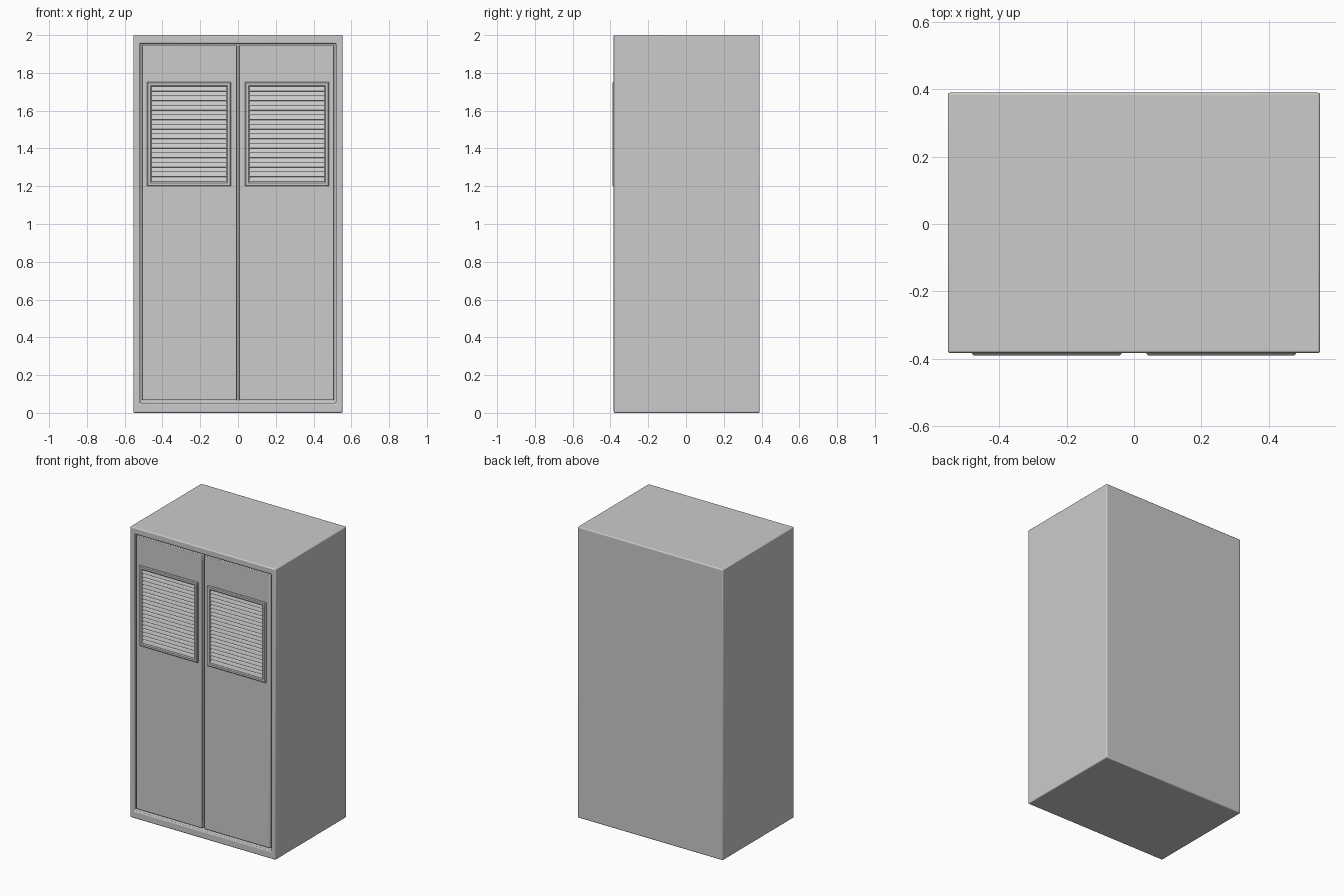
import bpy, bmesh
from mathutils import Vector

if "Cube" in bpy.data.objects:
    bpy.data.objects.remove(bpy.data.objects["Cube"])

W, YF, YB, H = 0.553, -0.383, 0.39, 2.0


def finish(name, bm, bevel=0.0, segments=2, mirror=False):
    bmesh.ops.recalc_face_normals(bm, faces=bm.faces)
    me = bpy.data.meshes.new(name)
    bm.to_mesh(me)
    bm.free()
    ob = bpy.data.objects.new(name, me)
    bpy.context.collection.objects.link(ob)
    if bevel:
        m = ob.modifiers.new("bevel", 'BEVEL')
        m.width, m.segments, m.limit_method = bevel, segments, 'ANGLE'
    if mirror:
        ob.modifiers.new("mirror", 'MIRROR').use_mirror_merge = False
    bpy.ops.object.select_all(action='DESELECT')
    ob.select_set(True)
    bpy.context.view_layer.objects.active = ob
    bpy.ops.object.shade_smooth_by_angle()
    return ob


def box(bm, lo, hi):
    lo, hi = Vector(lo), Vector(hi)
    verts = bmesh.ops.create_cube(bm, size=1)["verts"]
    for v in verts:
        v.co = (lo + hi) / 2 + v.co * (hi - lo)


def rect(bm, x0, x1, z0, z1, y):
    return [bm.verts.new((x, y, z)) for x, z in ((x0, z0), (x1, z0), (x1, z1), (x0, z1))]


def skin(bm, loops, closed=False):
    pairs = list(zip(loops, loops[1:]))
    if closed:
        pairs.append((loops[-1], loops[0]))
    for a, b in pairs:
        for i in range(4):
            j = (i + 1) % 4
            bm.faces.new((a[i], a[j], b[j], b[i]))


# Cabinet body with a shallow recess for the doors
bm = bmesh.new()
loops = [rect(bm, -W, W, 0, H, YB), rect(bm, -W, W, 0, H, YF),
         rect(bm, -0.519, 0.519, 0.053, 1.955, YF),
         rect(bm, -0.519, 0.519, 0.053, 1.955, -0.35)]
skin(bm, loops)
bm.faces.new(loops[0])
bm.faces.new(loops[-1])
finish("cabinet_body", bm, 0.007, 3)

# Pair of doors
bm = bmesh.new()
box(bm, (0.006, -0.378, 0.067), (0.509, -0.345, 1.946))
finish("doors", bm, 0.004, 2, True)

# Raised vent frames
X0, X1, Z0, Z1 = 0.037, 0.481, 1.2, 1.751
bm = bmesh.new()
profile = ((0, -0.372), (0, -0.385), (0.005, -0.39), (0.018, -0.39), (0.024, -0.385), (0.024, -0.372))
skin(bm, [rect(bm, X0 + d, X1 - d, Z0 + d, Z1 - d, y) for d, y in profile], True)
finish("vent_frames", bm, mirror=True)

# Sloping louvre slats
COUNT = 20
bm = bmesh.new()
step = (Z1 - Z0 - 0.048) / COUNT
for i in range(COUNT):
    z = Z0 + 0.024 + i * step
    section = ((-0.374, z), (-0.387, z + 0.002), (-0.387, z + 0.007), (-0.379, z + step - 0.002),
               (-0.374, z + step - 0.002))
    ends = [[bm.verts.new((x, y, zz)) for y, zz in section] for x in (X0 + 0.022, X1 - 0.022)]
    n = len(section)
    for k in range(n):
        j = (k + 1) % n
        bm.faces.new((ends[0][k], ends[0][j], ends[1][j], ends[1][k]))
    for e in ends:
        bm.faces.new(e)
finish("louvre_slats", bm, mirror=True)
